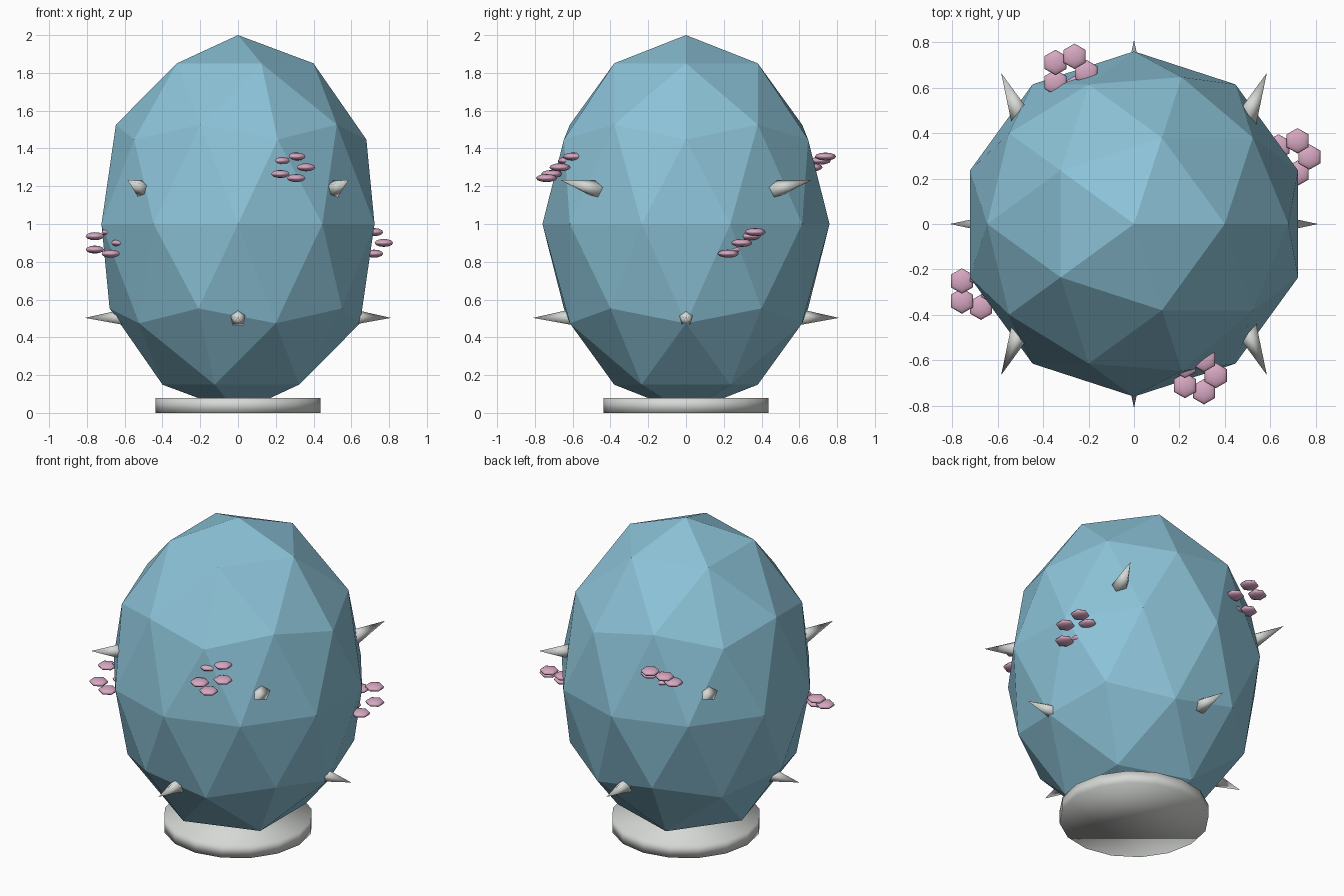
import bpy
import math
from mathutils import Vector

old = bpy.data.objects.get("Cube")
if old:
    bpy.data.objects.remove(old, do_unlink=True)


def material(name, rgb):
    mat = bpy.data.materials.new(name)
    mat.use_nodes = True
    mat.diffuse_color = (*rgb, 1)
    mat.node_tree.nodes["Principled BSDF"].inputs["Base Color"].default_value = (*rgb, 1)
    return mat


BLUE = material("shell blue", (0.26, 0.54, 0.68))
PINK = material("petal pink", (0.68, 0.39, 0.54))
GREY = material("pale stone", (0.67, 0.69, 0.66))


def finish(name, mat, smooth):
    obj = bpy.context.object
    obj.name = name
    obj.data.materials.append(mat)
    if smooth:
        bpy.ops.object.shade_smooth()
    return obj


def spike(name, tip, direction, length=0.28, radius=0.063):
    """Five-sided cone ending at tip, its root buried in the shell."""
    axis = Vector(direction).normalized()
    bpy.ops.mesh.primitive_cone_add(
        vertices=5, radius1=radius, radius2=0, depth=length,
        location=Vector(tip) - axis * length / 2,
        rotation=axis.to_track_quat("Z", "Y").to_euler())
    finish(name, GREY, True)


def flower(name, centre):
    """Five flat petals on a tilted ring."""
    for i in range(5):
        a = i * math.tau / 5
        offset = Vector((0.075 * math.cos(a), 0.075 * math.sin(a), 0.06 * math.sin(a)))
        bpy.ops.mesh.primitive_uv_sphere_add(
            segments=6, ring_count=6, radius=0.056, location=Vector(centre) + offset)
        bpy.context.object.scale.z = 0.38
        finish(f"{name}_petal_{i + 1}", PINK, True)


# Faceted egg
bpy.ops.mesh.primitive_ico_sphere_add(subdivisions=2, radius=1, location=(0, 0, 1))
bpy.context.object.scale = (0.76, 0.76, 1)
finish("egg_shell", BLUE, False)

# Round stand
bpy.ops.mesh.primitive_cylinder_add(vertices=16, radius=0.438, depth=0.08, location=(0, 0, 0.04))
finish("stand", GREY, True)

# Lower spikes point straight out
for side, x, y in (("left", 1, 0), ("right", -1, 0), ("front", 0, -1), ("back", 0, 1)):
    spike(f"lower_spike_{side}", (0.81 * x, 0.81 * y, 0.503), (x, y, 0))

# Upper spikes, mirrored to the four corners
for x, x_name in ((1, "left"), (-1, "right")):
    for y, y_name in ((-1, "front"), (1, "back")):
        spike(f"upper_spike_{y_name}_{x_name}", (0.585 * x, 0.665 * y, 1.233),
              (0.40 * x, 0.90 * y, 0.24))

# Flowers
flower("front_flower", (0.285, -0.667, 1.30))
flower("back_flower", (-0.285, 0.667, 1.30))
flower("left_flower", (0.697, 0.295, 0.90))
flower("right_flower", (-0.697, -0.295, 0.90))
